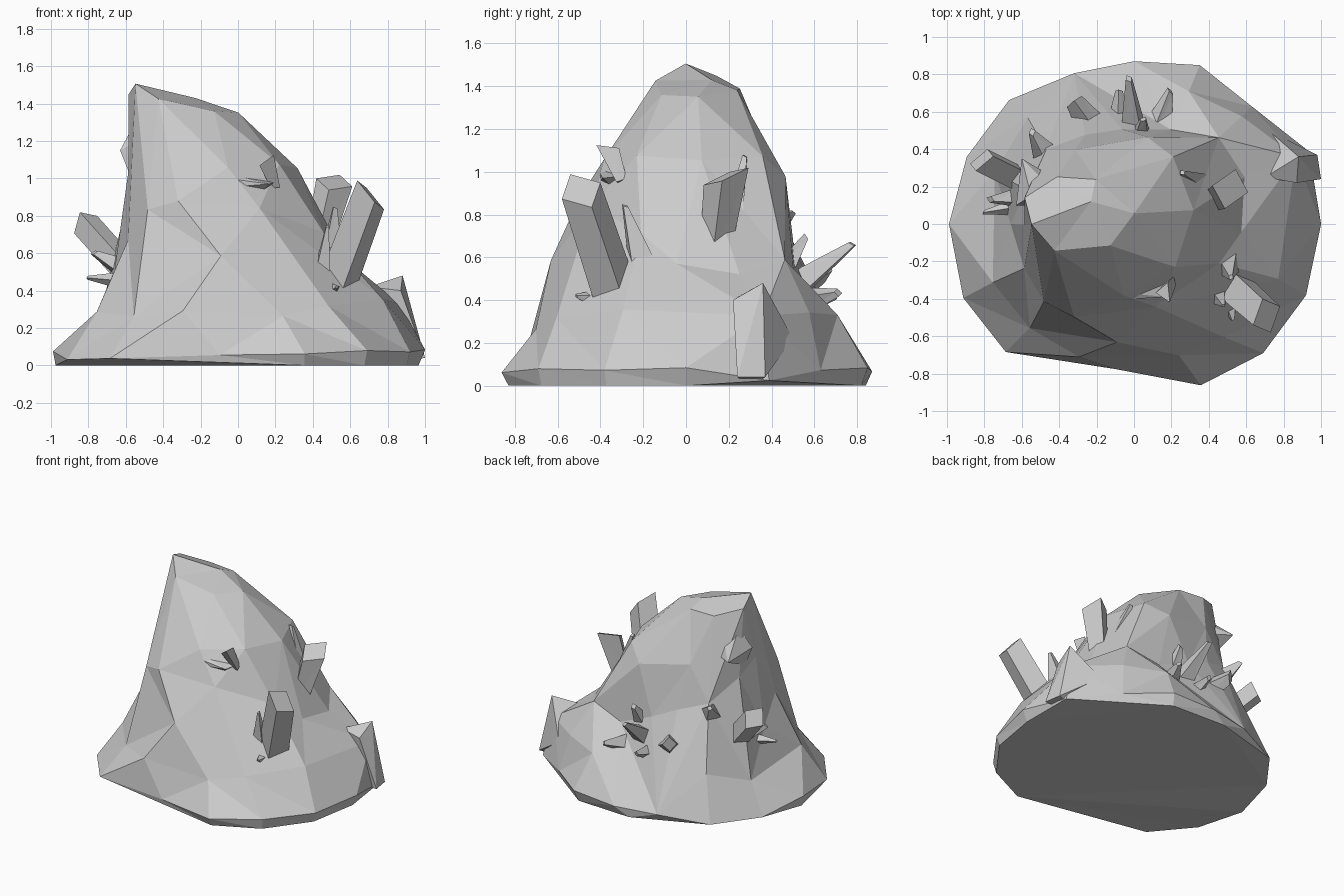
import bpy, bmesh, random
from math import cos, sin, pi
from mathutils import Vector

if "Cube" in bpy.data.objects:
    bpy.data.objects.remove(bpy.data.objects["Cube"])

random.seed(4)


def make_object(name, bm):
    bmesh.ops.triangulate(bm, faces=bm.faces[:])
    bmesh.ops.recalc_face_normals(bm, faces=bm.faces[:])
    mesh = bpy.data.meshes.new(name)
    bm.to_mesh(mesh)
    bm.free()
    ob = bpy.data.objects.new(name, mesh)
    bpy.context.collection.objects.link(ob)
    return ob


def bridge(bm, a, b):
    n = len(a)
    for i in range(n):
        j = (i + 1) % n
        # alternate diagonals for irregular facets
        if random.random() < 0.5:
            bm.faces.new((a[i], a[j], b[j]))
            bm.faces.new((a[i], b[j], b[i]))
        else:
            bm.faces.new((a[i], a[j], b[i]))
            bm.faces.new((a[j], b[j], b[i]))


# Rock body: (height, centre x, centre y, tilt along x, jitter, radii anticlockwise from +x)
BASE = [.99, 1.02, .88, .91, .87, .87, .95, .96, 1.0, 1.0, .97, .80, .79, .93, .98, 1.0]
LEVELS = [
    (0.0, 0, 0, 0, 0, [r * .975 for r in BASE]),
    (0.07, 0, 0, 0, .012, BASE),
    (0.30, 0, 0, 0, .03, [.90, .91, .82, .76, .70, .76, .81, .80,
                          .78, .80, .80, .74, .73, .77, .80, .89]),
    (0.55, 0, 0, 0, .03, [.64, .65, .66, .56, .50, .58, .68, .68,
                          .66, .68, .68, .64, .62, .61, .60, .62]),
    (0.80, -.1, 0, 0, .02, [.57, .59, .62, .52, .46, .48, .54, .53,
                            .52, .54, .57, .55, .51, .50, .50, .54]),
    (1.06, -.15, 0, 0, .012, [.46, .47, .51, .47, .42, .43, .46, .45,
                              .44, .45, .46, .43, .39, .39, .42, .44]),
    (1.38, -.28, .06, -.17, .01, [.30, .29, .25, .20, .18, .21, .27, .30,
                                  .30, .29, .27, .22, .19, .20, .24, .28]),
]
bm = bmesh.new()
previous = None
for z, cx, cy, tilt, jit, radii in LEVELS:
    ring = []
    for i, r in enumerate(radii):
        a = 2 * pi * i / len(radii)
        r += random.uniform(-jit, jit)
        dz = tilt * r * cos(a) + random.uniform(-jit, jit) * 1.6
        ring.append(bm.verts.new((cx + r * cos(a), cy + r * sin(a), z + dz)))
    if previous:
        bridge(bm, previous, ring)
    else:
        bm.faces.new(ring[::-1])
    previous = ring
peak = bm.verts.new((-.53, 0, 1.51))
shoulder = bm.verts.new((-.23, .12, 1.43))
n = len(previous)
for i in range(n):
    top = peak if 6 <= i < 11 else shoulder
    bm.faces.new((previous[i], previous[(i + 1) % n], top))
bm.faces.new((previous[6], peak, shoulder))
bm.faces.new((previous[11], shoulder, peak))
body = make_object("rock_body", bm)
mod = body.modifiers.new("large_facets", 'DECIMATE')
mod.ratio = 0.55


# Shard: r0 at the root, r1 at a slanted blunt top (tiny r1 makes a spike)
def crystal(name, root, tip, r0, r1, sides=4):
    root, tip = Vector(root), Vector(tip)
    axis = tip - root
    q = axis.to_track_quat('Z', 'Y')
    length = axis.length
    bm = bmesh.new()
    turn = random.uniform(0, 2 * pi)
    rings = []
    for t, s in ((-.1, r0), (.94, r1)):
        ring = []
        for i in range(sides):
            a = turn + 2 * pi * i / sides
            h = t * length + (.6 * r1 * cos(a - turn) if t > 0 else 0)
            ring.append(bm.verts.new(root + q @ Vector((s * cos(a), s * sin(a), h))))
        rings.append(ring)
    bridge(bm, *rings)
    bm.faces.new(rings[0][::-1])
    bm.faces.new(rings[1])
    make_object(name, bm)


def cluster(name, shards):
    for k, shard in enumerate(shards):
        crystal(f"{name}_{k + 1}", *shard)


# Angular boulder from the hull of a few corners
def boulder(name, corners):
    bm = bmesh.new()
    for c in corners:
        bm.verts.new(c)
    bmesh.ops.convex_hull(bm, input=bm.verts[:])
    make_object(name, bm)


boulder("right_boulder", [(.98, .37, .04), (1, .24, .04), (.88, .36, .48), (.87, .22, .40),
                          (.72, .50, .22), (.70, .25, .42), (.70, .30, 0)])
boulder("front_ledge", [(-.33, -.42, .93), (-.25, -.35, 1.07), (-.14, -.41, 1.01),
                        (.17, -.39, .97), (.20, -.30, .98), (0, -.2, .8), (-.3, -.2, .9)])
boulder("left_knob", [(-.55, .15, 1.3), (-.63, .10, 1.15), (-.60, .35, 1.12),
                      (-.57, .10, 1.0), (-.35, .2, 1.1), (-.35, .1, 1.3)])

# Crystal clusters round the rock
cluster("front_right_crystal", [
    ((.54, -.34, .46), (.72, -.50, .94), .11, .10),
    ((.50, -.20, .55), (.52, -.29, .86), .09, .015),
    ((.45, -.38, .50), (.48, -.44, .76), .06, .01),
    ((.50, -.40, .40), (.53, -.52, .42), .06, .01),
])
cluster("right_crystal", [
    ((.43, .14, .64), (.52, .19, 1.00), .07, .10),
    ((.40, .20, .66), (.25, .28, 1.10), .09, .015),
])
cluster("ledge_crystal", [((.20, -.31, .97), (.16, -.37, 1.11), .03, .055, 3)])
cluster("left_crystal", [
    ((-.57, .22, .48), (-.83, .35, .77), .08, .08),
    ((-.58, .10, .45), (-.82, .06, .47), .06, .01),
    ((-.58, .15, .50), (-.78, .13, .61), .08, .02),
    ((-.46, .36, .70), (-.55, .50, .82), .09, .02),
])
cluster("back_crystal", [
    ((.00, .42, .40), (-.03, .80, .68), .11, .02),
    ((-.15, .42, .40), (-.33, .67, .55), .11, .05),
    ((.03, .40, .45), (.05, .57, .71), .10, .02),
    ((.10, .42, .36), (.20, .73, .44), .12, .02),
    ((-.08, .42, .36), (-.08, .73, .43), .10, .02),
])
